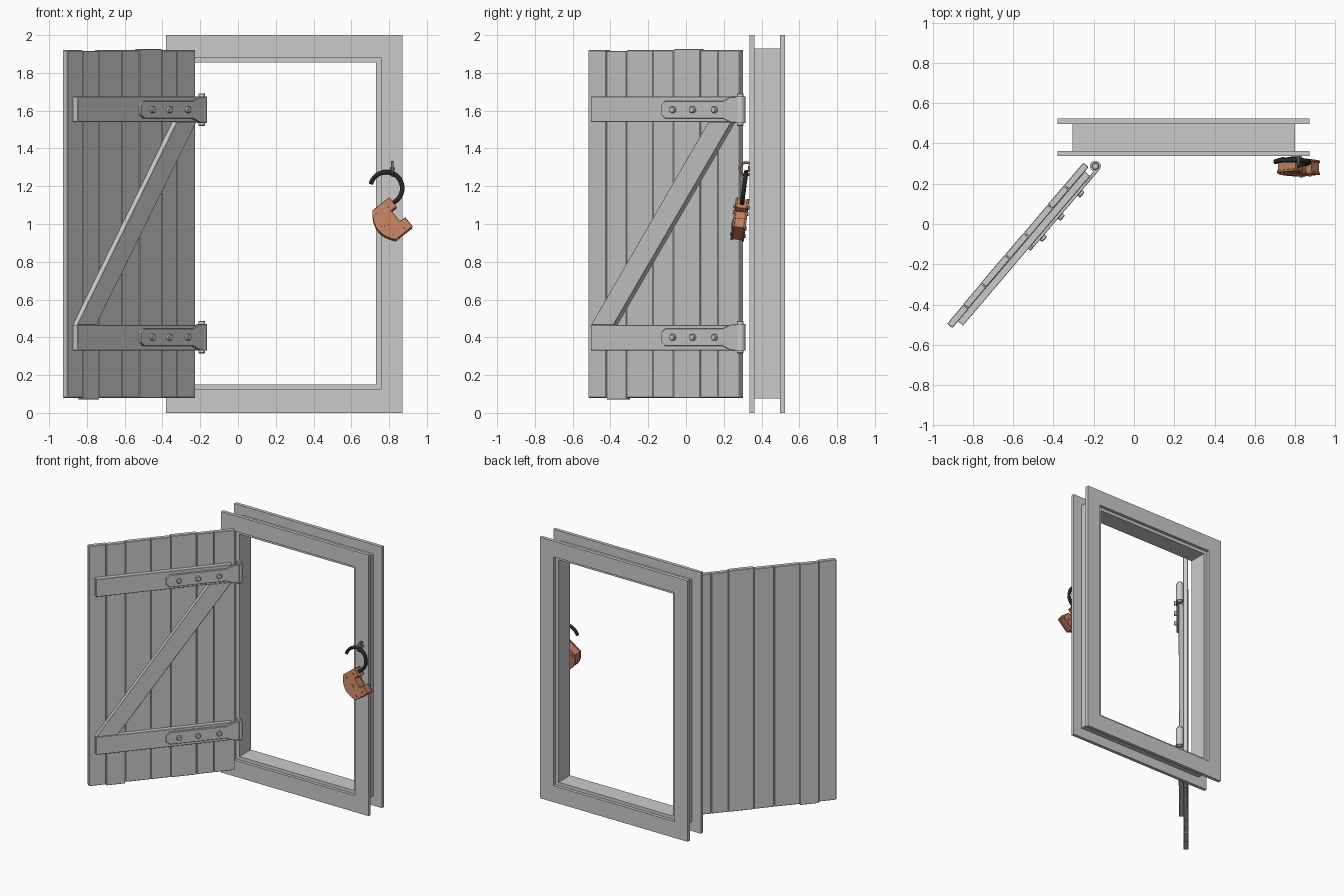
import bpy, bmesh, math, random
from mathutils import Matrix, Vector

if "Cube" in bpy.data.objects:
    bpy.data.objects.remove(bpy.data.objects["Cube"])

random.seed(4)


def material(name, rgb):
    m = bpy.data.materials.new(name)
    m.diffuse_color = (*rgb, 1)
    m.use_nodes = True
    m.node_tree.nodes["Principled BSDF"].inputs["Base Color"].default_value = m.diffuse_color
    return m


COPPER = material("copper", (0.55, 0.22, 0.12))
BLACK = material("black_steel", (0.02, 0.02, 0.02))
BROWN = material("dark_iron", (0.2, 0.14, 0.09))
I = Matrix.Identity(4)


def finish(name, bm, matrix=I, mat=None, smooth=False, bevel=0):
    bmesh.ops.recalc_face_normals(bm, faces=bm.faces)
    me = bpy.data.meshes.new(name)
    bm.to_mesh(me)
    bm.free()
    ob = bpy.data.objects.new(name, me)
    bpy.context.collection.objects.link(ob)
    ob.matrix_world = matrix
    if mat:
        me.materials.append(mat)
    if bevel:
        b = ob.modifiers.new("bevel", "BEVEL")
        b.width, b.segments = bevel, 1
    if smooth:
        bpy.context.view_layer.objects.active = ob
        bpy.ops.object.select_all(action="DESELECT")
        ob.select_set(True)
        bpy.ops.object.shade_smooth_by_angle(angle=math.radians(40))
    return ob


def prism(name, pts, h0, h1, matrix=I, mat=None, bevel=0):
    """Flat outline in local XY, extruded along local Z from h0 to h1."""
    bm = bmesh.new()
    f = bm.faces.new([bm.verts.new((x, y, h0)) for x, y in pts])
    ext = bmesh.ops.extrude_face_region(bm, geom=[f])
    vs = [g for g in ext["geom"] if isinstance(g, bmesh.types.BMVert)]
    bmesh.ops.translate(bm, verts=vs, vec=(0, 0, h1 - h0))
    return finish(name, bm, matrix, mat, bevel=bevel)


def cylinder(name, r, h0, h1, matrix=I, mat=None, seg=16, bevel=0):
    bm = bmesh.new()
    bmesh.ops.create_cone(bm, cap_ends=True, segments=seg, radius1=r, radius2=r, depth=h1 - h0,
                          matrix=Matrix.Translation((0, 0, (h0 + h1) / 2)))
    return finish(name, bm, matrix, mat, smooth=True, bevel=bevel)


def rect(x0, x1, y0, y1):
    return [(x0, y0), (x1, y0), (x1, y1), (x0, y1)]


def ring(name, outer, inner, y0, y1):
    """Rectangular picture-frame ring standing in the XZ plane."""
    bm = bmesh.new()
    loops = [[bm.verts.new((x, y, z)) for x, z in rect(*r)]
             for r, y in ((outer, y0), (inner, y0), (inner, y1), (outer, y1))]
    for k in range(4):
        a, b = loops[k], loops[(k + 1) % 4]
        for i in range(4):
            j = (i + 1) % 4
            bm.faces.new((a[i], a[j], b[j], b[i]))
    finish(name, bm)


def tube(name, pts, r, mat, cyclic=False):
    cu = bpy.data.curves.new(name, "CURVE")
    cu.dimensions = "3D"
    cu.bevel_depth, cu.bevel_resolution, cu.use_fill_caps = r, 3, True
    sp = cu.splines.new("POLY")
    sp.points.add(len(pts) - 1)
    for p, co in zip(sp.points, pts):
        p.co = (*co, 1)
    sp.use_cyclic_u = cyclic
    sp.use_smooth = True
    cu.materials.append(mat)
    ob = bpy.data.objects.new(name, cu)
    bpy.context.collection.objects.link(ob)
    bpy.ops.object.select_all(action="DESELECT")
    bpy.context.view_layer.objects.active = ob
    ob.select_set(True)
    bpy.ops.object.convert(target="MESH")


# Window frame: two flat trims with a narrower jamb between them
OUT, OPEN = (-0.38, 0.872, 0, 2), (-0.268, 0.758, 0.125, 1.88)
ring("front_trim", OUT, OPEN, 0.337, 0.362)
ring("back_trim", OUT, OPEN, 0.497, 0.523)
ring("jamb", (-0.305, 0.80, 0.075, 1.93), (-0.24, 0.73, 0.15, 1.855), 0.36, 0.499)

# Shutter space: X runs from hinge to free edge, Y is the braced side, Z is up
DOOR = Matrix.Translation((-0.25, 0.305, 0)) @ Matrix.Rotation(math.atan2(-0.762, -0.648), 4, "Z")
# Face space: X along the shutter, Y up, Z out of the braced side
FACE = DOOR @ Matrix(((1, 0, 0, 0), (0, 0, 1, 0), (0, 1, 0, 0), (0, 0, 0, 1)))
# keep it a proper rotation: mirror of X is handled by negating u
FACE = DOOR @ Matrix.Rotation(math.pi, 4, "Z") @ Matrix.Rotation(math.pi / 2, 4, "X")


def face_prism(name, pts, h0, h1, bevel=0):
    return prism(name, [(-u, z) for u, z in pts], h0, h1, FACE, bevel=bevel)


# Shutter planks with slightly uneven ends
edges = [0, 0.15, 0.274, 0.458, 0.602, 0.786, 0.924, 1.05]
ends = [(0.08, 1.92), (0.08, 1.92), (0.078, 1.927), (0.08, 1.92), (0.08, 1.92), (0.07, 1.915), (0.08, 1.92)]
for i, (z0, z1) in enumerate(ends):
    off = random.uniform(-0.002, 0.002)
    face_prism(f"plank_{i + 1}", rect(edges[i] + 0.001, edges[i + 1] - 0.001, z0, z1), off, 0.034 + off, 0.003)

# Cross battens and diagonal brace
face_prism("upper_batten", rect(0.03, 1.005, 1.54, 1.675), 0.032, 0.068, 0.002)
face_prism("lower_batten", rect(0.03, 1.005, 0.33, 0.465), 0.032, 0.068, 0.002)
face_prism("diagonal_brace", [(1.005, 0.465), (0.85, 0.465), (0.03, 1.54), (0.19, 1.54)], 0.032, 0.066, 0.002)

# Strap hinges
for side, zc in (("upper", 1.605), ("lower", 0.4)):
    half = [(-0.02, 0.068), (0.02, 0.068), (0.075, 0.046), (0.475, 0.046), (0.505, 0.025)]
    outline = [(u, zc + h) for u, h in half] + [(u, zc - h) for u, h in reversed(half)]
    face_prism(f"{side}_hinge_strap", outline, 0.066, 0.083, 0.002)
    axis = DOOR @ Matrix.Translation((-0.024, 0.056, zc))
    cylinder(f"{side}_hinge_knuckle", 0.027, -0.07, 0.07, axis, seg=24)
    cylinder(f"{side}_hinge_pin", 0.018, -0.085, 0.087, axis, seg=24, bevel=0.004)
    for k, u in enumerate((0.127, 0.278, 0.416)):
        cylinder(f"{side}_hinge_bolt_{k + 1}", 0.018, 0.08, 0.1,
                 FACE @ Matrix.Translation((-u, zc, 0)), bevel=0.004)

# Padlock space: X along its top edge, Y out of the top, Z toward the front
A, B = Vector((0.622, 0, -0.783)), Vector((0.783, 0, 0.622))
rot = Matrix((A, B, A.cross(B))).transposed().to_4x4()
LOCK = Matrix.Translation((0.863, 0.29, 1.06)) @ Matrix.Rotation(-0.13, 4, "X") @ rot


def lock_outline(s):
    arc = [(0.1 * t, -0.115 - 0.042 * (1 - t * t)) for t in [k / 5 for k in range(5, -6, -1)]]
    pts = [(-0.1, 0), (-0.037, 0), (-0.037, -0.036), (0.037, -0.036), (0.037, 0), (0.1, 0)] + arc
    return [(x * s, -0.07 + (y + 0.07) * s) for x, y in pts]


prism("padlock_core", lock_outline(0.95), -0.026, 0.026, LOCK, COPPER)
for n, h in (("front", 0.024), ("back", -0.036)):
    prism(f"padlock_{n}_plate", lock_outline(1), h, h + 0.012, LOCK, COPPER, 0.002)
for k, (a, b) in enumerate(((-0.07, -0.04), (0.07, -0.04), (-0.075, -0.1), (0.075, -0.1))):
    cylinder(f"padlock_rivet_{k + 1}", 0.01, -0.042, 0.042, LOCK @ Matrix.Translation((a, b, 0)), COPPER, 10)
cylinder("padlock_keyhole_cover", 0.015, 0.03, 0.041, LOCK @ Matrix.Translation((0, -0.09, 0)), COPPER, 12)
prism("padlock_keyhole_tab", rect(-0.007, 0.007, -0.13, -0.09), 0.03, 0.039, LOCK, COPPER)

# Open shackle, swung out of one shoulder of the lock
arc = [math.radians(165 - k * 12.5) for k in range(19)]
path = [(0.785 + 0.085 * math.cos(t), 1.19 + 0.085 * math.sin(t)) for t in arc] + [(0.795, 1.09)]
tube("padlock_shackle", [(x, 0.29 + 0.13 * (z - 1.06), z) for x, z in path], 0.012, BLACK)

# Staple ring fixed to the front trim
turn = [k * math.tau / 20 for k in range(20)]
tube("staple_ring", [(0.817, 0.318 + 0.034 * math.cos(t), 1.292 + 0.034 * math.sin(t)) for t in turn],
     0.007, BROWN, True)
cylinder("staple_base", 0.014, 0, 0.01, Matrix.Translation((0.817, 0.338, 1.292)) @ Matrix.Rotation(math.pi / 2, 4, "X"),
         BROWN, 12)
